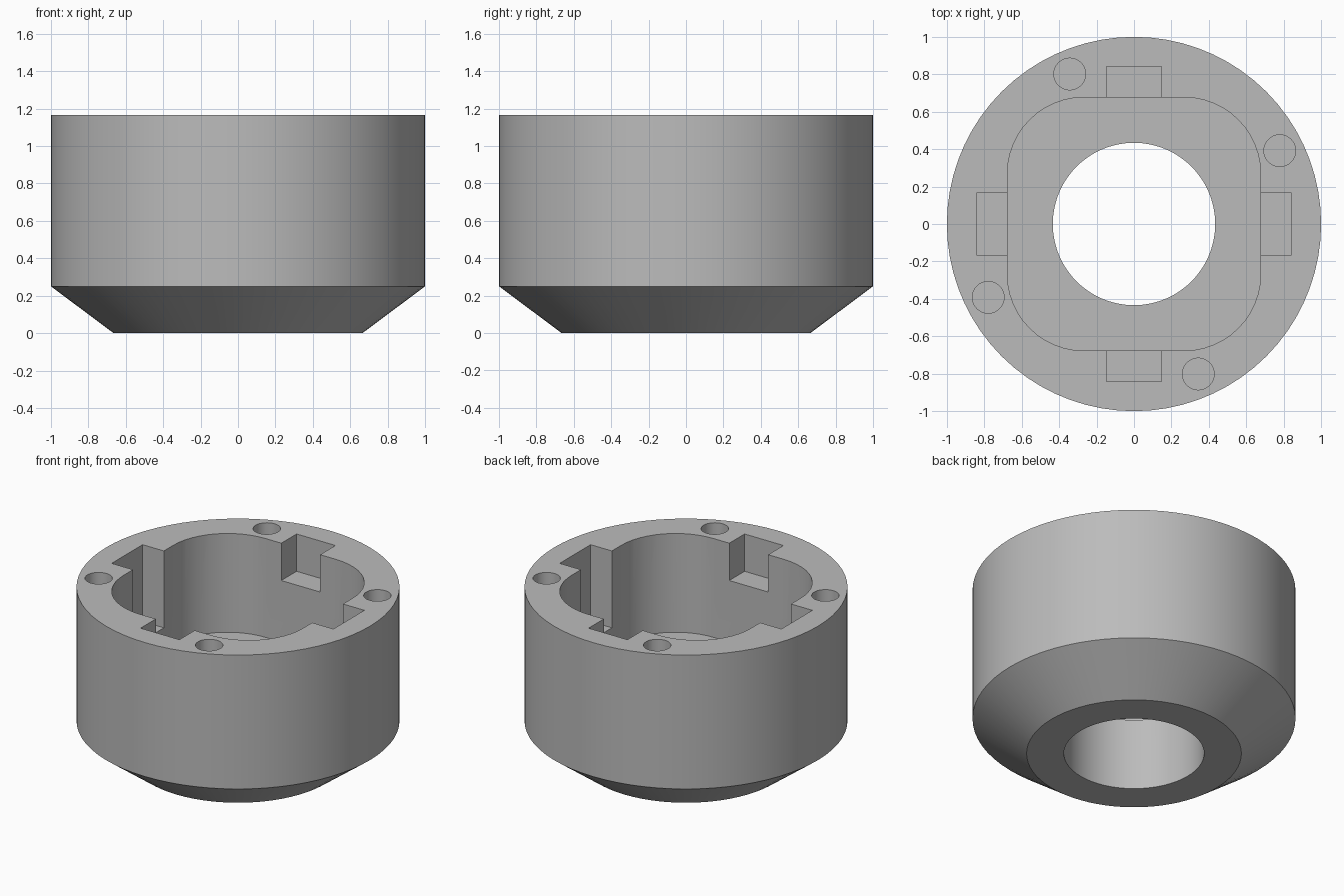
import bpy
import bmesh
from math import cos, sin, radians, pi

HEIGHT = 1.165
FLOOR = 0.49

cube = bpy.data.objects.get("Cube")
if cube:
    bpy.data.objects.remove(cube, do_unlink=True)

grey = bpy.data.materials.new("plain grey")
grey.use_nodes = True
colour = (0.5, 0.5, 0.5, 1)
grey.diffuse_color = colour
grey.node_tree.nodes["Principled BSDF"].inputs["Base Color"].default_value = colour


def add_object(name, bm):
    bmesh.ops.recalc_face_normals(bm, faces=bm.faces)
    mesh = bpy.data.meshes.new(name)
    bm.to_mesh(mesh)
    bm.free()
    mesh.materials.append(grey)
    obj = bpy.data.objects.new(name, mesh)
    bpy.context.collection.objects.link(obj)
    return obj


def prism(name, outline, bottom, top):
    bm = bmesh.new()
    face = bm.faces.new([bm.verts.new((x, y, bottom)) for x, y in outline])
    side = bmesh.ops.extrude_face_region(bm, geom=[face])["geom"]
    for v in side:
        if isinstance(v, bmesh.types.BMVert):
            v.co.z = top
    return add_object(name, bm)


def circle(cx, cy, r, count):
    return [(cx + r * cos(2 * pi * i / count), cy + r * sin(2 * pi * i / count))
            for i in range(count)]


def rounded_square(half, r, steps=12):
    points = []
    for quarter, (sx, sy) in enumerate([(1, 1), (-1, 1), (-1, -1), (1, -1)]):
        for i in range(steps + 1):
            a = (quarter + i / steps) * pi / 2
            points.append((sx * (half - r) + r * cos(a), sy * (half - r) + r * sin(a)))
    return points


def box(x0, x1, y0, y1):
    return [(x0, y0), (x1, y0), (x1, y1), (x0, y1)]


# Turned body with a chamfered base and a round through hole
profile = [(0.434, 0), (0.665, 0), (1, 0.25), (1, HEIGHT), (0.434, HEIGHT)]
SEGMENTS = 72
bm = bmesh.new()
rings = [[bm.verts.new((r * x, r * y, z)) for r, z in profile]
         for x, y in circle(0, 0, 1, SEGMENTS)]
for i, ring in enumerate(rings):
    following = rings[(i + 1) % SEGMENTS]
    for j in range(len(profile)):
        k = (j + 1) % len(profile)
        bm.faces.new((ring[j], following[j], following[k], ring[k]))
body = add_object("housing_body", bm)

# Cutters: main cavity, wall pockets and screw holes
over = HEIGHT + 0.1
cutters = [prism("cavity_cutter", rounded_square(0.677, 0.41), FLOOR, over)]
for s in (-1, 1):
    cutters.append(prism("shallow_pocket_cutter",
                         box(-0.147, 0.147, *sorted((s * 0.6, s * 0.842))), 0.91, over))
    cutters.append(prism("deep_pocket_cutter",
                         box(*sorted((s * 0.6, s * 0.838)), -0.167, 0.167), 0.64, over))
    for angle in (26.7, -66.8):
        x, y = s * 0.872 * cos(radians(angle)), s * 0.872 * sin(radians(angle))
        cutters.append(prism("screw_hole_cutter", circle(x, y, 0.085, 32), 0.7, over))

for cutter in cutters:
    cutter.hide_render = True
    mod = body.modifiers.new("cut", "BOOLEAN")
    mod.operation = "DIFFERENCE"
    mod.solver = "EXACT"
    mod.object = cutter

# Bake the cuts and shade the curved walls smooth
graph = bpy.context.evaluated_depsgraph_get()
result = bpy.data.meshes.new_from_object(body.evaluated_get(graph))
body.modifiers.clear()
body.data = result
for cutter in cutters:
    bpy.data.objects.remove(cutter, do_unlink=True)
bpy.ops.object.select_all(action="DESELECT")
body.select_set(True)
bpy.context.view_layer.objects.active = body
bpy.ops.object.shade_smooth_by_angle(angle=radians(30))
